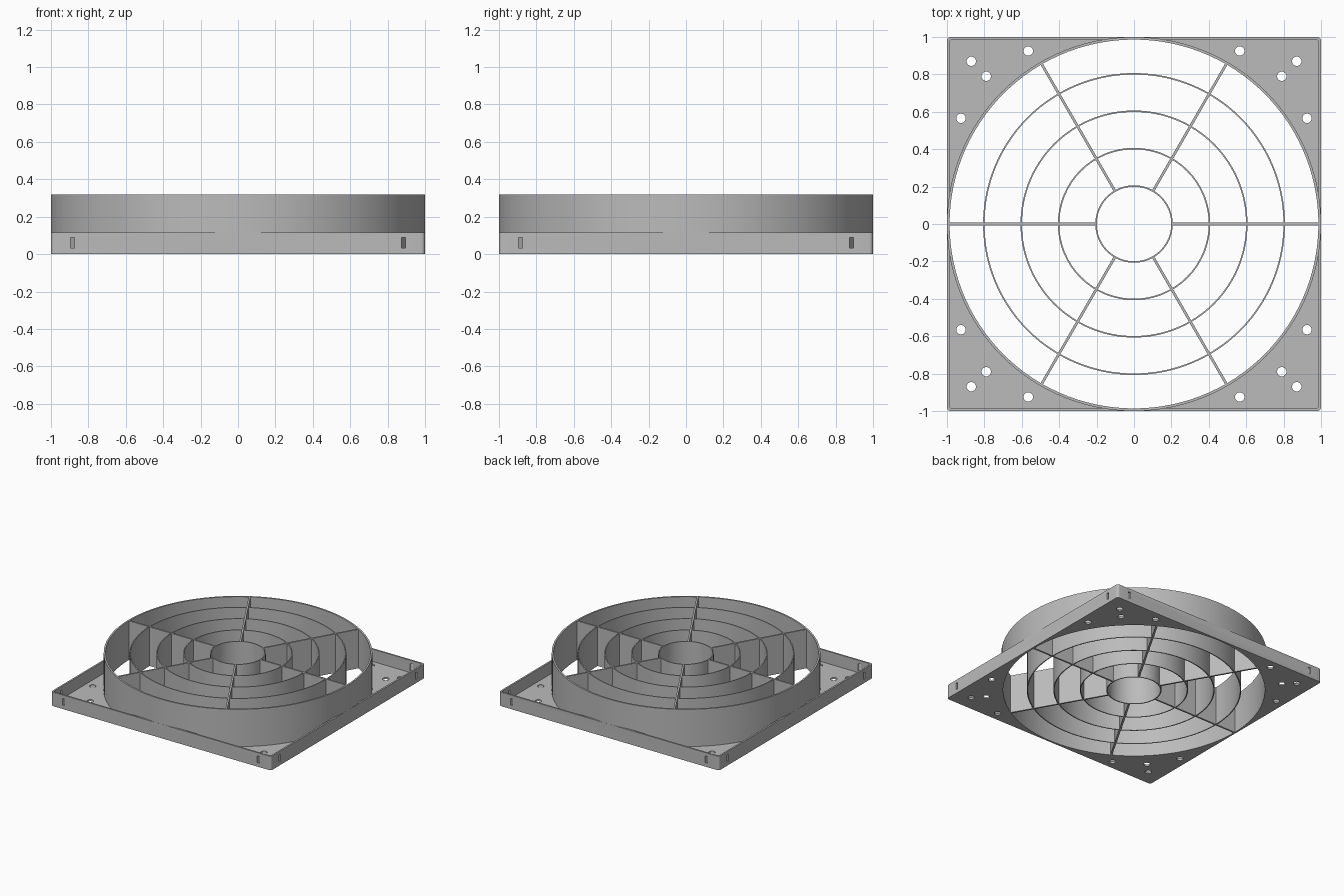
import bpy, bmesh, math
from mathutils import Matrix, Vector

if "Cube" in bpy.data.objects:
    bpy.data.objects.remove(bpy.data.objects["Cube"], do_unlink=True)

HEIGHT, TRAY, FLOOR, WALL = 0.32, 0.115, 0.014, 0.014
SEGMENTS = 120

grey = bpy.data.materials.new("matte grey")
grey.use_nodes = True
grey.diffuse_color = (0.5, 0.5, 0.5, 1)
grey.node_tree.nodes["Principled BSDF"].inputs["Base Color"].default_value = (0.5, 0.5, 0.5, 1)


def make_object(name, bm):
    bmesh.ops.recalc_face_normals(bm, faces=bm.faces)
    mesh = bpy.data.meshes.new(name)
    bm.to_mesh(mesh)
    bm.free()
    mesh.materials.append(grey)
    obj = bpy.data.objects.new(name, mesh)
    bpy.context.collection.objects.link(obj)
    return obj


def add_box(bm, centre, size, turn=0):
    matrix = (Matrix.Rotation(turn, 4, "Z") @ Matrix.Translation(centre)
              @ Matrix.Diagonal((*size, 1)))
    return bmesh.ops.create_cube(bm, size=1, matrix=matrix)["verts"]


def add_cylinder(bm, x, y, radius, segments):
    bmesh.ops.create_cone(bm, cap_ends=True, segments=segments, radius1=radius,
                          radius2=radius, depth=1, matrix=Matrix.Translation((x, y, 0)))


def rounded_block(name, half, low, high, radius):
    bm = bmesh.new()
    add_box(bm, (0, 0, (low + high) / 2), (2 * half, 2 * half, high - low))
    upright = [e for e in bm.edges if abs(e.verts[0].co.z - e.verts[1].co.z) > 0.01]
    bmesh.ops.bevel(bm, geom=upright, offset=radius, segments=5, profile=0.5, affect="EDGES")
    return make_object(name, bm)


def smooth(obj):
    bpy.ops.object.select_all(action="DESELECT")
    obj.select_set(True)
    bpy.context.view_layer.objects.active = obj
    bpy.ops.object.shade_smooth_by_angle(angle=math.radians(30))


def cut(target, cutter):
    bpy.context.view_layer.objects.active = target
    mod = target.modifiers.new("cut", "BOOLEAN")
    mod.operation, mod.solver, mod.object = "DIFFERENCE", "EXACT", cutter
    bpy.ops.object.modifier_apply(modifier=mod.name)
    bpy.data.objects.remove(cutter, do_unlink=True)


# Square tray with a raised lip
tray = rounded_block("square_tray", 1, 0, TRAY, 0.02)
cut(tray, rounded_block("pocket_cutter", 1 - WALL, FLOOR, 0.5, 0.012))

# Large central opening
bm = bmesh.new()
add_cylinder(bm, 0, 0, 0.992, SEGMENTS)
cut(tray, make_object("opening_cutter", bm))

# Screw holes in each corner and slots through the lip
bm = bmesh.new()
for sx in (-1, 1):
    for sy in (-1, 1):
        for x, y in ((0.87, 0.87), (0.79, 0.79), (0.565, 0.925), (0.925, 0.565)):
            add_cylinder(bm, sx * x, sy * y, 0.025, 24)
for i in range(4):
    for side in (-1, 1):
        add_box(bm, (side * 0.885, -1, 0.06), (0.02, 0.06, 0.055), i * math.pi / 2)
cut(tray, make_object("hole_cutter", bm))
smooth(tray)


# Concentric rings
def ring(name, inner, outer):
    bm = bmesh.new()
    profile = [bm.verts.new((r, 0, z)) for r, z in
               ((inner, 0), (outer, 0), (outer, HEIGHT), (inner, HEIGHT))]
    edges = [bm.edges.new((profile[i], profile[(i + 1) % 4])) for i in range(4)]
    bmesh.ops.spin(bm, geom=profile + edges, cent=(0, 0, 0), axis=(0, 0, 1),
                   angle=2 * math.pi, steps=SEGMENTS, use_merge=True)
    bmesh.ops.remove_doubles(bm, verts=bm.verts, dist=0.0001)
    smooth(make_object(name, bm))


ring("outer_duct", 0.986, 1)
for i, radius in enumerate((0.203, 0.403, 0.603, 0.803)):
    ring(f"grille_ring_{i + 1}", radius - 0.004, radius + 0.004)

# Six radial vanes
for i in range(6):
    bm = bmesh.new()
    add_box(bm, (0.595, 0, HEIGHT / 2), (0.785, 0.014, HEIGHT), i * math.pi / 3)
    make_object(f"vane_{i + 1}", bm)
